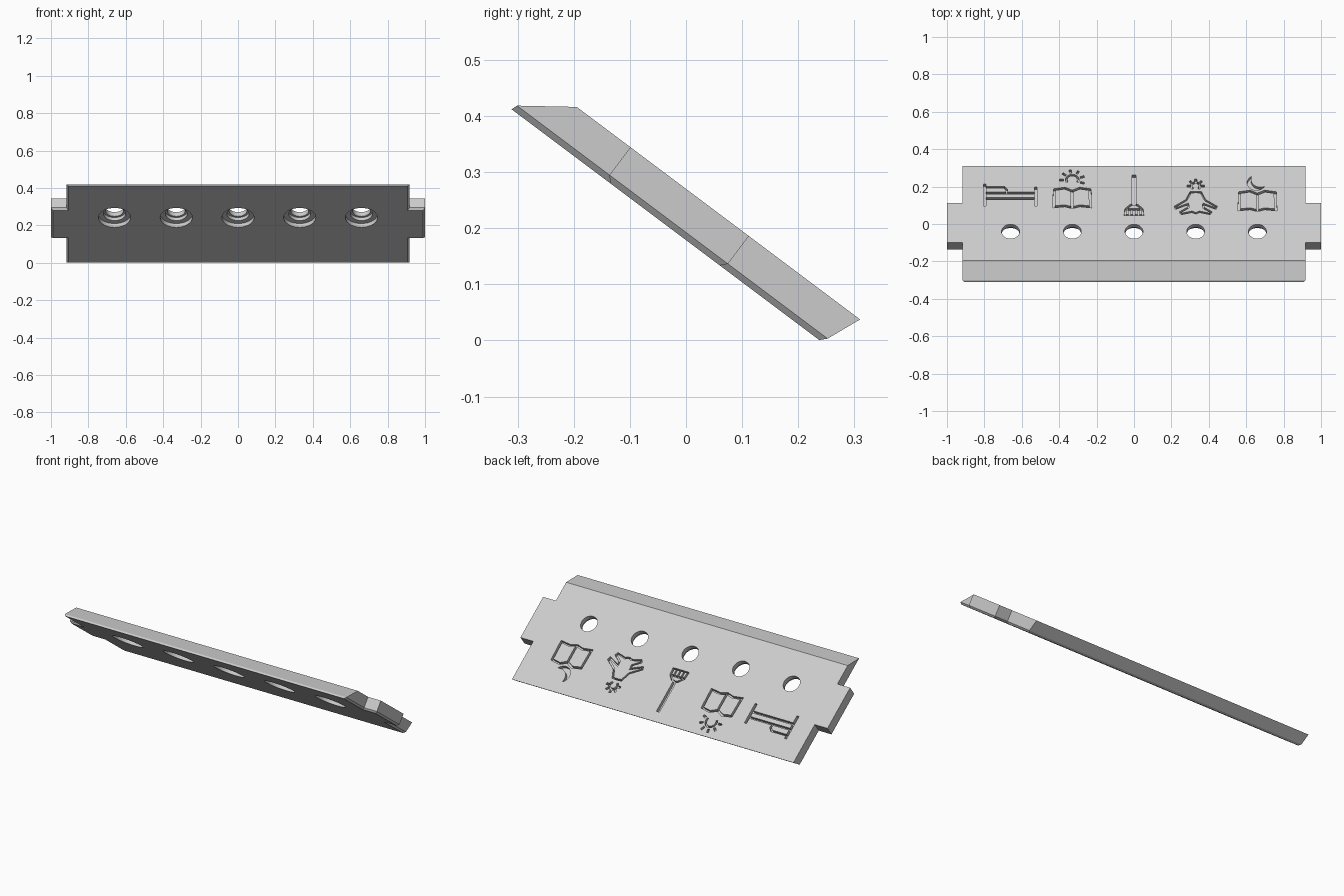
import bpy, bmesh, math
from mathutils import Matrix, Vector

if "Cube" in bpy.data.objects:
    bpy.data.objects.remove(bpy.data.objects["Cube"])

grey = bpy.data.materials.new("light_grey")
grey.use_nodes = True
colour = (0.6, 0.6, 0.6, 1)
grey.diffuse_color = colour
grey.node_tree.nodes["Principled BSDF"].inputs["Base Color"].default_value = colour

# Panel frame: x across, u down the slope, v out of the sloped face
TOP, BOTTOM = 0.216, 0.143
HALF, TAB_FRONT, TAB_BACK = 0.917, -0.286, -0.022
SLOPE = Matrix.Rotation(-math.atan2(3, 4), 4, 'X')


def make_object(name, bm):
    bmesh.ops.recalc_face_normals(bm, faces=bm.faces)
    mesh = bpy.data.meshes.new(name)
    bm.to_mesh(mesh)
    bm.free()
    obj = bpy.data.objects.new(name, mesh)
    bpy.context.collection.objects.link(obj)
    return obj


def loft(bm, rings):
    rows = [[bm.verts.new(p) for p in ring] for ring in rings]
    n = len(rows[0])
    for a, b in zip(rows, rows[1:]):
        for i in range(n):
            j = (i + 1) % n
            bm.faces.new((a[i], a[j], b[j], b[i]))
    bm.faces.new(rows[0])
    bm.faces.new(rows[-1])


def prism(bm, outline, v0, v1):
    loft(bm, [[(x, u, v) for x, u in outline] for v in (v0, v1)])


def arc(cx, cu, r, start=0, end=360, n=16):
    angles = [math.radians(start + (end - start) * i / n) for i in range(n + 1)]
    return [(cx + r * math.cos(a), cu + r * math.sin(a)) for a in angles]


def mirror(points):
    return [(-x, u) for x, u in points]


# Panel outline with side tabs, bevelled end edges and a chamfered underside
def outline(v, front, back, inset):
    w = HALF - inset
    t0, t1 = TAB_FRONT + inset, TAB_BACK - inset
    half = [(w, front), (w, t0), (1 - inset, t0), (1 - inset, t1), (w, t1), (w, back)]
    return [(x, u, v) for x, u in half + mirror(half)[::-1]]


bm = bmesh.new()
loft(bm, [outline(TOP, -0.4056, 0.2258, 0),
          outline(0.154, -0.492, 0.2, 0),
          outline(BOTTOM, -0.496, 0.1896, 0.01)])
panel = make_object("sloped_panel", bm)

# Stepped holes
holes = bmesh.new()
for i in range(-2, 3):
    steps = [(0.086, 0.1), (0.086, 0.168), (0.059, 0.168), (0.059, 0.188),
             (0.048, 0.188), (0.048, 0.3)]
    loft(holes, [[(x, u, v) for x, u in arc(0.33 * i, -0.212, r, n=48)[:-1]]
                 for r, v in steps])

# Engraved symbols, drawn in hundredths around each symbol centre
icons = bmesh.new()


def engrave(index, points):
    prism(icons, [(0.33 * index + x / 100, 0.018 + u / 100) for x, u in points],
          TOP - 0.02, TOP + 0.02)


def stroke(index, points, width=1.2):
    pts = [Vector(p) for p in points]
    left, right = [], []
    for i, p in enumerate(pts):
        before = (p - pts[i - 1]).normalized() if i else None
        after = (pts[i + 1] - p).normalized() if i + 1 < len(pts) else None
        a, b = before or after, after or before
        t = (a + b).normalized()
        side = Vector((-t.y, t.x)) * (width / 2) / max(0.5, t.dot(a))
        left.append(p + side)
        right.append(p - side)
    engrave(index, [tuple(p) for p in left + right[::-1]])


def both(index, points, width=1.2):
    stroke(index, points, width)
    stroke(index, mirror(points), width)


def rays(index, cu, r0, r1, angles):
    for a in angles:
        c, s = math.cos(math.radians(a)), math.sin(math.radians(a))
        stroke(index, [(r0 * c, cu + r0 * s), (r1 * c, cu + r1 * s)])


def book(index, drop):
    both(index, [(0, 4 - drop), (4, 6 - drop), (9.5, 5 - drop), (9.8, -6.5 - drop),
                 (4, -5.8 - drop), (0, -7 - drop)])
    stroke(index, [(0, 4.3 - drop), (0, -7.2 - drop)])


# Bed
stroke(-2, [(-13.7, 8.7), (-13.7, -6)], 1.4)
stroke(-2, [(13.5, 6.7), (13.5, -6)], 1.4)
for u in (2.7, -0.9):
    stroke(-2, [(-13.5, u), (13.3, u)])
stroke(-2, [(-13.4, 6.6), (-3.5, 6.6), (-2, 5), (-2, 2.9)], 1)

# Book under a sun
book(-1, 0)
stroke(-1, arc(0, 11.5, 3.2, -30, 210), 1)
rays(-1, 11.5, 4.6, 6.8, range(-20, 201, 40))

# Brush
stroke(0, [(0, 14.7), (0, -5)], 2)
both(0, [(0, -4.8), (2, -5.5), (4.4, -8), (4.8, -12.3)], 1)
stroke(0, [(-4.4, -8), (4.4, -8)], 1)
for x in (-2.4, 0, 2.4):
    stroke(0, [(x, -8.1), (x, -11.8)], 0.9)
stroke(0, [(-4.9, -12.1), (4.9, -12.1)], 0.7)

# Seated figure
stroke(1, arc(0, 7.4, 2.3, -50, 230), 1.2)
rays(1, 7.4, 2.6, 4.6, range(0, 181, 45))
both(1, [(0, 3.4), (2.8, 3.2), (5, -2), (11, -6.3), (10.6, -7.6), (4.2, -4.6), (4, -7),
         (8.2, -10), (7.6, -11.2), (2, -9.8), (0, -10.8)], 0.9)

# Book under a moon
book(2, 2)
engrave(2, arc(-0.5, 9.6, 5, 120, 330) + arc(1.7, 11.8, 5.16, 294.4, 155.6)[1:-1])

# Cut the holes and symbols out of the panel
for name, cutter_mesh in (("hole_cutter", holes), ("symbol_cutter", icons)):
    cutter = make_object(name, cutter_mesh)
    cutter.hide_render = True
    mod = panel.modifiers.new(name, 'BOOLEAN')
    mod.operation = 'DIFFERENCE'
    mod.solver = 'EXACT'
    mod.use_self = True
    mod.object = cutter
    bpy.context.view_layer.update()
    result = bpy.data.meshes.new_from_object(
        panel.evaluated_get(bpy.context.evaluated_depsgraph_get()))
    panel.modifiers.clear()
    panel.data = result
    bpy.data.objects.remove(cutter)

# Tilt and finish
panel.data.name = "sloped_panel"
panel.data.transform(SLOPE)
panel.data.materials.clear()
panel.data.materials.append(grey)
bpy.ops.object.select_all(action='DESELECT')
panel.select_set(True)
bpy.context.view_layer.objects.active = panel
bpy.ops.object.shade_smooth_by_angle(angle=math.radians(20))
